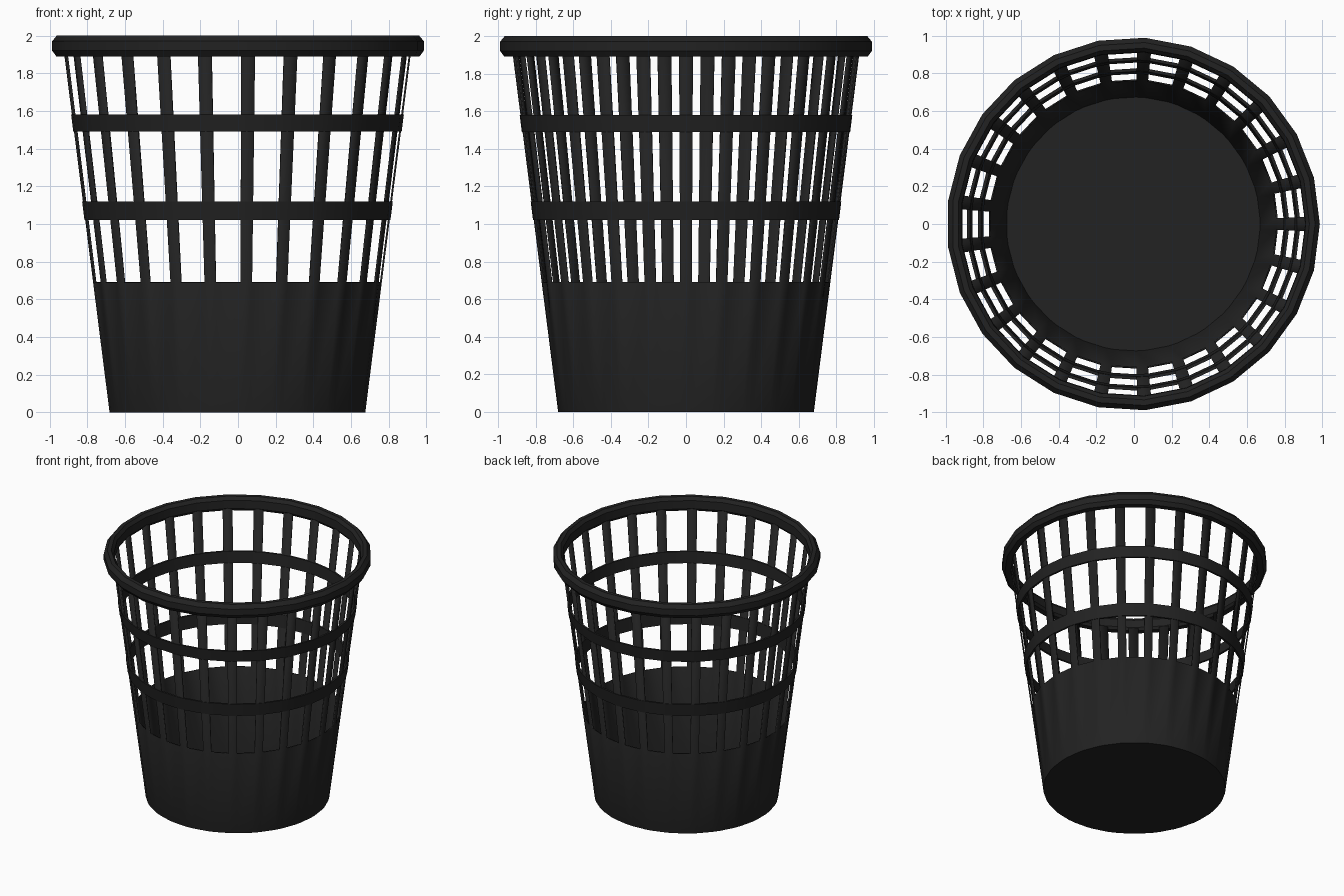
import bpy, bmesh, math

if "Cube" in bpy.data.objects:
    bpy.data.objects.remove(bpy.data.objects["Cube"])

N = 25                          # slats, and sides of the rim
STEP = 2 * math.pi / N
HALF = math.radians(2.3)        # half the angular width of a slat
SHIFT = -0.004                  # centres the odd-sided outline

black = bpy.data.materials.new("black_plastic")
black.diffuse_color = (0.016, 0.016, 0.016, 1)
black.use_nodes = True
black.node_tree.nodes["Principled BSDF"].inputs["Base Color"].default_value = black.diffuse_color


def wall_r(z):
    return 0.68 + 0.127 * z


# two angles per slat, so slats and gaps alternate round the wall
SLAT_ANGLES = [k * STEP + s * HALF for k in range(N) for s in (-1, 1)]
RIM_ANGLES = [k * STEP for k in range(N)]


def ring(bm, r, z, angles):
    return [bm.verts.new((r * math.cos(a) + SHIFT, r * math.sin(a), z)) for a in angles]


def bridge(bm, low, high, only_slats=False):
    n = len(low)
    for i in range(0, n, 2 if only_slats else 1):
        j = (i + 1) % n
        bm.faces.new((low[i], low[j], high[j], high[i]))


def finish(name, bm):
    bmesh.ops.recalc_face_normals(bm, faces=bm.faces)
    mesh = bpy.data.meshes.new(name)
    bm.to_mesh(mesh)
    bm.free()
    mesh.materials.append(black)
    ob = bpy.data.objects.new(name, mesh)
    bpy.context.collection.objects.link(ob)
    bpy.ops.object.select_all(action='DESELECT')
    ob.select_set(True)
    bpy.context.view_layer.objects.active = ob
    bpy.ops.object.shade_smooth_by_angle(angle=math.radians(30))
    return ob


def lathe(name, profile, angles):
    """Closed profile of (radius, z) points swept round the axis."""
    bm = bmesh.new()
    rings = [ring(bm, r, z, angles) for r, z in profile]
    for k in range(len(rings)):
        bridge(bm, rings[k - 1], rings[k])
    return finish(name, bm)


# solid lower wall, floor and upright slats as one thin shell
bm = bmesh.new()
base, mid, top = [ring(bm, wall_r(z), z, SLAT_ANGLES) for z in (0, 0.69, 1.93)]
bm.faces.new(base)
bridge(bm, base, mid)
bridge(bm, mid, top, only_slats=True)
basket = finish("basket_wall", bm)
shell = basket.modifiers.new("thickness", 'SOLIDIFY')
shell.thickness = 0.01
shell.offset = -1

# two horizontal bands, slightly proud of the slats
for name, z0, z1 in (("lower_band", 1.02, 1.12), ("upper_band", 1.49, 1.58)):
    lathe(name, [(wall_r(z0) - 0.012, z0), (wall_r(z0) + 0.004, z0),
                 (wall_r(z1) + 0.004, z1), (wall_r(z1) - 0.012, z1)], SLAT_ANGLES)

# rolled rim
lathe("rim", [(0.925, 1.89), (0.968, 1.89), (0.99, 1.92), (0.99, 1.97),
              (0.965, 2.0), (0.935, 2.0), (0.915, 1.975), (0.912, 1.91)], RIM_ANGLES)
